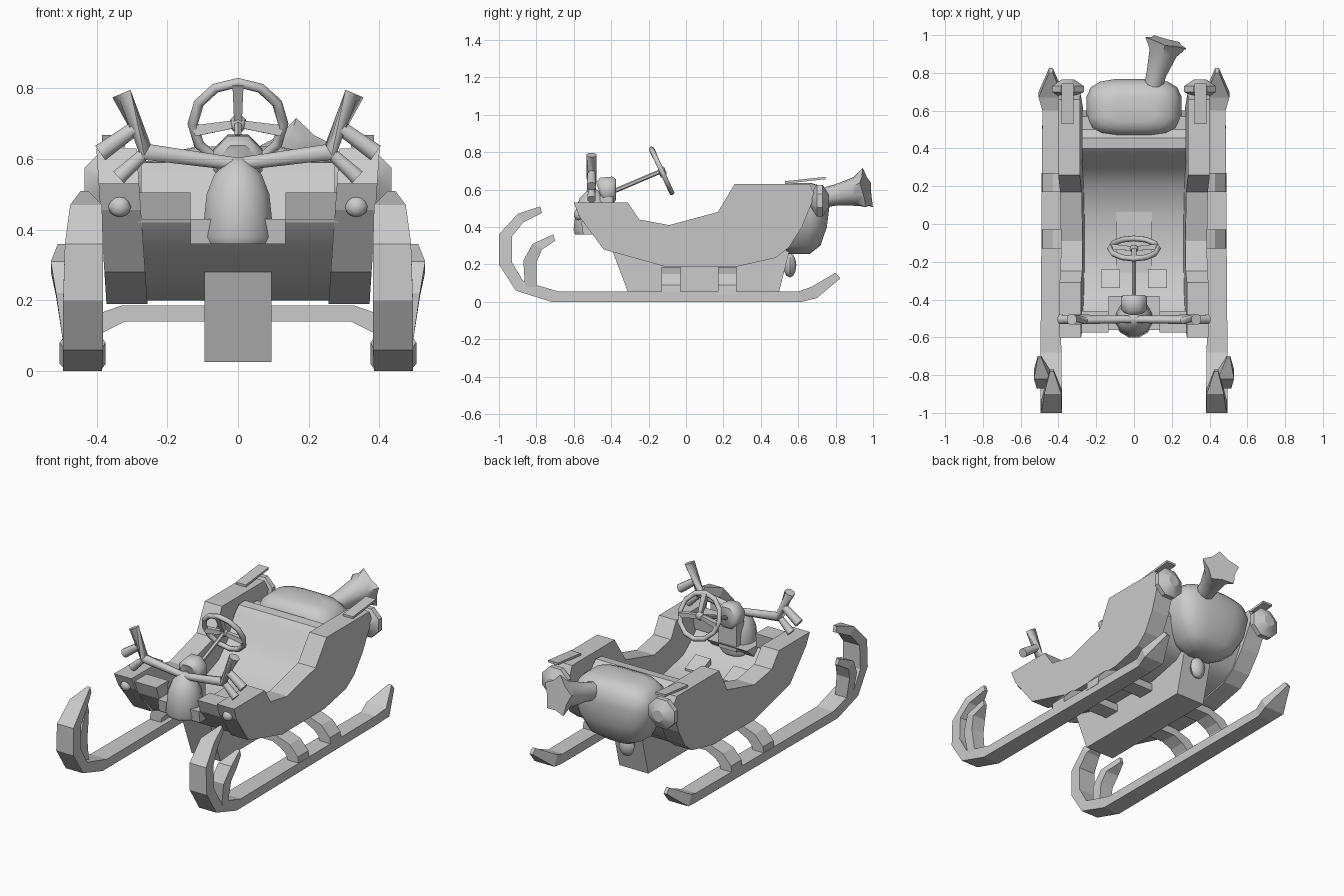
import bpy, bmesh, math
from mathutils import Vector

if "Cube" in bpy.data.objects:
    bpy.data.objects.remove(bpy.data.objects["Cube"])

grey = bpy.data.materials.new("plain_grey")
grey.use_nodes = True
tone = (0.6, 0.6, 0.6, 1)
grey.diffuse_color = tone
grey.node_tree.nodes["Principled BSDF"].inputs["Base Color"].default_value = tone


def finish(name, bm, smooth=None):
    bmesh.ops.recalc_face_normals(bm, faces=bm.faces)
    mesh = bpy.data.meshes.new(name)
    bm.to_mesh(mesh)
    bm.free()
    mesh.materials.append(grey)
    ob = bpy.data.objects.new(name, mesh)
    bpy.context.collection.objects.link(ob)
    if smooth:
        bpy.ops.object.select_all(action="DESELECT")
        ob.select_set(True)
        bpy.context.view_layer.objects.active = ob
        bpy.ops.object.shade_smooth_by_angle(angle=math.radians(smooth))
    return ob


def loft(name, rings, smooth=None):
    """Skin a list of equal-length point rings and cap both ends."""
    bm = bmesh.new()
    rows = [[bm.verts.new(p) for p in ring] for ring in rings]
    n = len(rows[0])
    for a, b in zip(rows, rows[1:]):
        for i in range(n):
            bm.faces.new((a[i], a[(i + 1) % n], b[(i + 1) % n], b[i]))
    bm.faces.new(rows[0])
    bm.faces.new(rows[-1])
    return finish(name, bm, smooth)


def slab(name, profile, x0, x1, smooth=None):
    """Extrude a (y, z) profile across x; x0 and x1 may depend on height."""
    f0 = x0 if callable(x0) else lambda z: x0
    f1 = x1 if callable(x1) else lambda z: x1
    return loft(name, [[(f(z), y, z) for y, z in profile] for f in (f0, f1)], smooth)


def band(name, rows):
    """Skin box sections given as (outer yz, inner yz, x0, x1)."""
    return loft(name, [[(x0, *o), (x1, *o), (x1, *i), (x0, *i)] for o, i, x0, x1 in rows])


def tube(name, path, radii, sides=8, smooth=50, star=1.0):
    """Round bar along a path; star shrinks every second point of the last ring."""
    pts = [Vector(p) for p in path]
    rings = []
    for k, p in enumerate(pts):
        d = (pts[min(k + 1, len(pts) - 1)] - pts[max(k - 1, 0)]).normalized()
        u = d.cross(Vector((0, 0, 1)) if abs(d.z) < 0.9 else Vector((0, 1, 0))).normalized()
        v = u.cross(d)
        ring = []
        for i in range(sides):
            a = 2 * math.pi * (i + 0.5) / sides
            r = radii[k] * (star if k == len(pts) - 1 and i % 2 else 1)
            ring.append(p + r * (math.cos(a) * u + math.sin(a) * v))
        rings.append(ring)
    return loft(name, rings, smooth)


def ball(name, loc, scale, u=8, v=6):
    bm = bmesh.new()
    bmesh.ops.create_uvsphere(bm, u_segments=u, v_segments=v, radius=1)
    bmesh.ops.scale(bm, vec=scale, verts=bm.verts)
    bmesh.ops.translate(bm, vec=loc, verts=bm.verts)
    return finish(name, bm, 50)


def both_sides(ob):
    m = ob.modifiers.new("mirror", "MIRROR")
    m.use_bisect_axis = (False, False, False)
    m.use_mirror_merge = False
    return ob


# Runners with a pointed front curl and a flared rear tip
both_sides(band("runner", [
    ((-0.78, 0.51), (-0.77, 0.475), 0.425, 0.445),
    ((-0.90, 0.47), (-0.87, 0.425), 0.385, 0.475),
    ((-1.00, 0.36), (-0.93, 0.35), 0.382, 0.49),
    ((-1.00, 0.20), (-0.93, 0.21), 0.382, 0.495),
    ((-0.91, 0.06), (-0.87, 0.11), 0.382, 0.495),
    ((-0.72, 0.00), (-0.68, 0.055), 0.385, 0.495),
    ((0.62, 0.00), (0.60, 0.055), 0.39, 0.485),
    ((0.70, 0.02), (0.67, 0.08), 0.375, 0.505),
    ((0.825, 0.125), (0.80, 0.155), 0.43, 0.45)]))

# Small curl nested in each runner front
both_sides(band("inner_curl", [
    ((-0.86, 0.08), (-0.80, 0.08), 0.42, 0.495),
    ((-0.87, 0.22), (-0.80, 0.21), 0.43, 0.515),
    ((-0.82, 0.31), (-0.77, 0.28), 0.445, 0.53),
    ((-0.71, 0.36), (-0.70, 0.325), 0.49, 0.51)]))

# Cross struts standing on the runners
arch = [(0.49, 0.04), (0.485, 0.09), (0.43, 0.15), (0.33, 0.185),
        (0.32, 0.14), (0.38, 0.11), (0.41, 0.08), (0.42, 0.04)]
outline = arch[:4] + [(-x, z) for x, z in arch[3::-1]] + \
    [(-x, z) for x, z in arch[:3:-1]] + arch[4:]
for label, y in (("front", -0.08), ("rear", 0.22)):
    loft(label + "_strut", [[(x, y + d, z) for x, z in outline] for d in (-0.05, 0.05)])

# Central keel
slab("keel", [(-0.40, 0.29), (-0.30, 0.025), (0.49, 0.025), (0.56, 0.30)], -0.095, 0.095)

# Thick side walls leaning slightly outward
wall = [(-0.60, 0.53), (-0.31, 0.53), (-0.25, 0.44), (-0.09, 0.41), (0.17, 0.48),
        (0.26, 0.63), (0.66, 0.63), (0.69, 0.57), (0.62, 0.40), (0.55, 0.29),
        (0.48, 0.235), (0.28, 0.19), (-0.12, 0.19), (-0.44, 0.28), (-0.57, 0.455)]
both_sides(slab("side_wall", wall, lambda z: 0.243 + 0.07 * z, lambda z: 0.36 + 0.065 * z))

# Belly, floor and seat as one shell between the walls
shell = [(-0.55, 0.43), (-0.43, 0.29), (-0.12, 0.20), (0.28, 0.20), (0.48, 0.245),
         (0.55, 0.30), (0.60, 0.42), (0.57, 0.55), (0.50, 0.55), (0.455, 0.595),
         (0.40, 0.59), (0.36, 0.55), (0.30, 0.43), (0.20, 0.34), (0.05, 0.29),
         (-0.15, 0.27), (-0.35, 0.31), (-0.44, 0.37), (-0.50, 0.43)]
slab("seat_shell", shell, -0.275, 0.275, 35)

# Front cowl halves, nose mount and pedals
both_sides(slab("front_cowl", [(-0.575, 0.505), (-0.545, 0.42), (-0.47, 0.42), (-0.46, 0.505)],
                0.135, 0.285))
slab("nose_mount", [(-0.56, 0.43), (-0.55, 0.36), (-0.46, 0.36), (-0.38, 0.43)], -0.135, 0.135)
both_sides(slab("pedal", [(-0.34, 0.345), (-0.34, 0.30), (-0.24, 0.27), (-0.24, 0.30)],
                0.075, 0.175))

# Bell-shaped nose
tube("nose_bell", [(0, -0.50, z) for z in (0.36, 0.38, 0.50, 0.555, 0.585, 0.605)],
     [0.095, 0.105, 0.092, 0.07, 0.04, 0.02], 12, 60)

# Branching handlebars
hub = (0, -0.505, 0.585)
both_sides(tube("handlebar", [hub, (0.26, -0.505, 0.62), (0.33, -0.505, 0.785)],
                [0.02, 0.027, 0.03]))
both_sides(tube("upper_tine", [(0.295, -0.505, 0.685), (0.39, -0.505, 0.617)], [0.022, 0.027]))
both_sides(tube("lower_tine", [(0.26, -0.505, 0.62), (0.338, -0.505, 0.548)], [0.018, 0.024]))

# Headlights
both_sides(ball("headlight", (0.335, -0.575, 0.465), (0.032, 0.025, 0.03)))

# Steering box, column and wheel
tube("steering_box", [(0, -0.465, 0.59), (0, -0.45, 0.595), (0, -0.39, 0.60), (0, -0.375, 0.60)],
     [0.055, 0.075, 0.075, 0.06])
slab("steering_stand", [(-0.46, 0.57), (-0.46, 0.40), (-0.39, 0.40), (-0.39, 0.57)], -0.06, 0.06)
centre = Vector((0, -0.13, 0.70))
up = Vector((0, -0.42, 0.907))
side = Vector((1, 0, 0))
tube("steering_column", [(0, -0.40, 0.585), centre], [0.012, 0.012], 6)


def around(angle, r):
    return centre + r * (math.cos(angle) * up + math.sin(angle) * side)


bm = bmesh.new()
rim = []
for i in range(12):
    a = math.tau * i / 12
    rim.append([bm.verts.new(around(a, 0.128 + 0.015 * math.cos(b)) +
                             0.015 * math.sin(b) * up.cross(side))
                for b in (math.tau * j / 6 for j in range(6))])
for i in range(12):
    for j in range(6):
        k, m = (i + 1) % 12, (j + 1) % 6
        bm.faces.new((rim[i][j], rim[k][j], rim[k][m], rim[i][m]))
finish("steering_wheel", bm, 65)
for i, a in enumerate((0, 1.75, -1.75)):
    tube("wheel_spoke_%d" % i, [centre, around(a, 0.125)], [0.015, 0.022], 4)
ball("wheel_hub", centre, (0.025, 0.02, 0.025))

# Rounded sack behind the seat


def sack_ring(z, rx, y0, y1):
    cy, ry = (y0 + y1) / 2, (y1 - y0) / 2
    ring = []
    for i in range(16):
        a = math.tau * (i + 0.5) / 16
        c, s = math.cos(a), math.sin(a)
        ring.append((math.copysign(abs(c) ** 0.6, c) * rx,
                     cy + math.copysign(abs(s) ** 0.6, s) * ry, z))
    return ring


loft("sack", [sack_ring(*r) for r in (
    (0.255, 0.09, 0.54, 0.66), (0.30, 0.17, 0.50, 0.72), (0.40, 0.23, 0.47, 0.755),
    (0.52, 0.255, 0.46, 0.77), (0.58, 0.235, 0.47, 0.755), (0.62, 0.19, 0.50, 0.72),
    (0.635, 0.12, 0.54, 0.67))], 50)

# Flared pipe with a star-shaped mouth
tube("flared_pipe", [(0.095, 0.70, 0.55), (0.12, 0.80, 0.57), (0.155, 0.91, 0.59),
                     (0.17, 0.965, 0.60)], [0.05, 0.056, 0.078, 0.118], 10, 50, 0.72)

# Rear lamps, top flaps and rear knob
both_sides(tube("rear_lamp", [(0.35, y, 0.54) for y in (0.665, 0.70, 0.73, 0.765)],
                [0.035, 0.092, 0.092, 0.035], 8, 30))
both_sides(slab("top_flap", [(0.53, 0.632), (0.745, 0.655), (0.745, 0.668), (0.53, 0.645)],
                0.32, 0.385))
ball("rear_knob", (0, 0.555, 0.195), (0.05, 0.035, 0.065))
